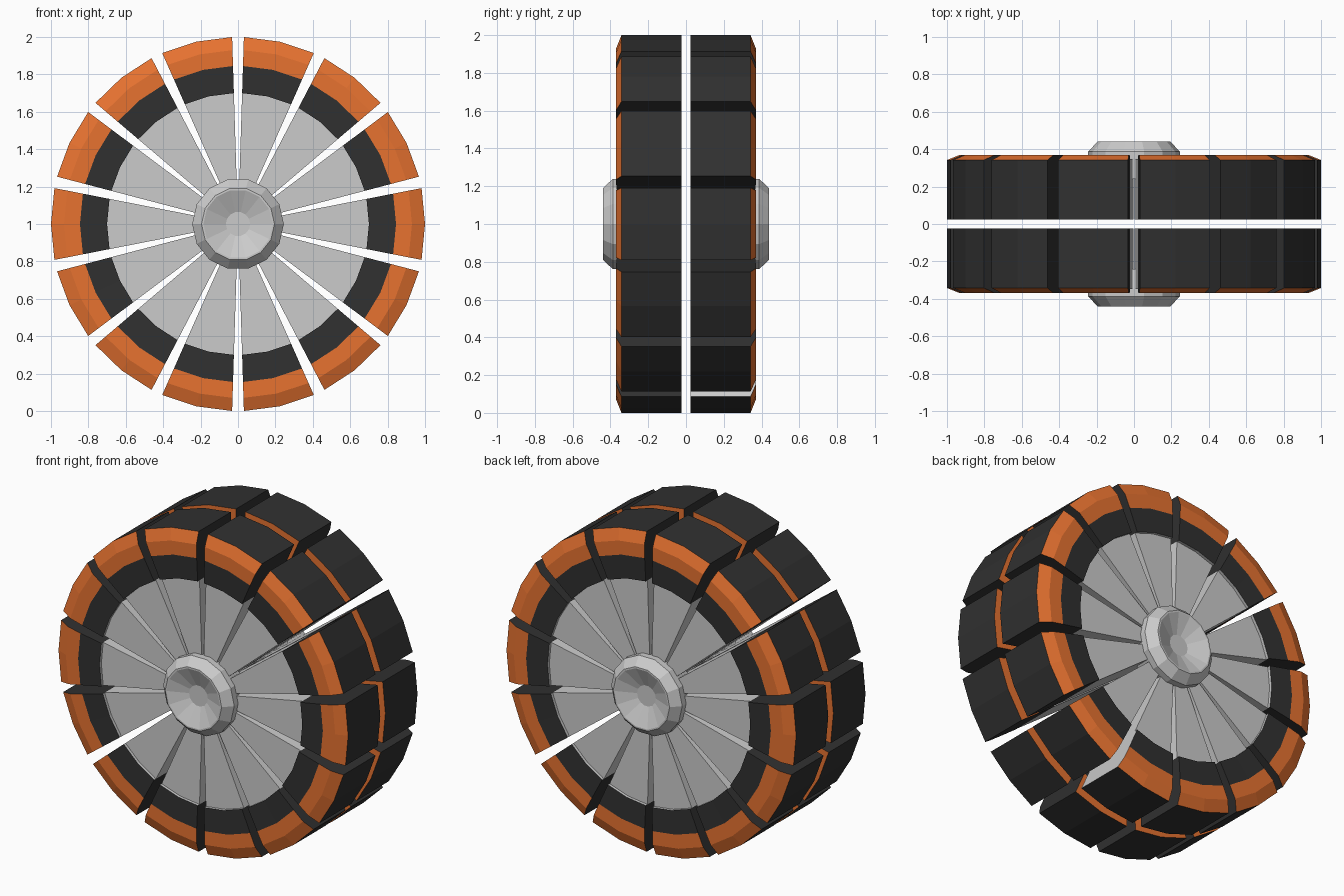
import bpy, bmesh, math

if "Cube" in bpy.data.objects:
    bpy.data.objects.remove(bpy.data.objects["Cube"])

SEGMENTS = 14
STEP = 2 * math.pi / SEGMENTS
GAP = math.radians(1.8)      # half the opening between neighbouring segments
CENTRE_Z = 1.0


def material(name, rgb):
    m = bpy.data.materials.new(name)
    m.diffuse_color = (*rgb, 1)
    m.use_nodes = True
    m.node_tree.nodes["Principled BSDF"].inputs["Base Color"].default_value = m.diffuse_color
    return m


ORANGE = material("orange_sidewall", (0.8, 0.17, 0.03))
BLACK = material("black_rubber", (0.03, 0.03, 0.03))
GREY = material("plain_grey", (0.6, 0.6, 0.6))


def finish(bm, name, mats=()):
    bmesh.ops.recalc_face_normals(bm, faces=bm.faces)
    mesh = bpy.data.meshes.new(name)
    bm.to_mesh(mesh)
    bm.free()
    for m in mats:
        mesh.materials.append(m)
    obj = bpy.data.objects.new(name, mesh)
    obj.location.z = CENTRE_Z
    bpy.context.collection.objects.link(obj)
    return obj


def rings(bm, profile, angles, side):
    return [[bm.verts.new((r * math.cos(a), side * y, r * math.sin(a)))
             for r, y in profile] for a in angles]


def add_segment(bm, profile, edge_mats, start, side, end_mats=(0, 0)):
    """Sweep a closed (radius, depth) profile over one segment's angle."""
    a0, a1 = start + GAP, start + STEP - GAP
    sections = rings(bm, profile, (a0, (a0 + a1) / 2, a1), side)
    n = len(profile)
    for s, t in zip(sections, sections[1:]):
        for i in range(n):
            j = (i + 1) % n
            bm.faces.new((s[i], s[j], t[j], t[i])).material_index = edge_mats[i]
    for section, mat in zip((sections[0], sections[-1]), end_mats):
        bm.faces.new(section).material_index = mat


# Profiles are (radius, depth from the wheel's middle plane)
TREAD = [(0.70, 0.025), (0.845, 0.025), (1.0, 0.025), (1.0, 0.342),
         (0.93, 0.37), (0.845, 0.37), (0.70, 0.366)]
TREAD_MATS = [0, 1, 0, 1, 1, 0, 2]      # 0 black, 1 orange, 2 grey
WEDGE = [(0.05, 0.025), (0.70, 0.025), (0.70, 0.348), (0.05, 0.348)]
HUB = [(0.23, 0.24), (0.245, 0.35), (0.245, 0.387), (0.195, 0.44),
       (0.185, 0.44), (0.065, 0.39)]

for label, side in (("front", -1), ("back", 1)):
    # Tread blocks with orange sidewalls
    bm = bmesh.new()
    for k in range(SEGMENTS):
        start = math.pi / 2 + k * STEP
        # one block of the back row has a bare grey end
        bare = side == 1 and k == SEGMENTS // 2
        add_segment(bm, TREAD, TREAD_MATS, start, side, (0, 2 if bare else 0))
    finish(bm, label + "_tread_blocks", (BLACK, ORANGE, GREY))

    # Grey wheel disc split into wedges
    bm = bmesh.new()
    for k in range(SEGMENTS):
        add_segment(bm, WEDGE, [0] * 4, math.pi / 2 + k * STEP, side)
    finish(bm, label + "_disc_wedges")

    # Dished hub cap
    bm = bmesh.new()
    loops = rings(bm, HUB, [math.pi / 2 + (k + 0.5) * STEP for k in range(SEGMENTS)], side)
    for k, s in enumerate(loops):
        t = loops[(k + 1) % SEGMENTS]
        for i in range(len(HUB) - 1):
            bm.faces.new((s[i], s[i + 1], t[i + 1], t[i]))
    bm.faces.new([s[0] for s in loops])
    bm.faces.new([s[-1] for s in loops])
    finish(bm, label + "_hub_cap")
